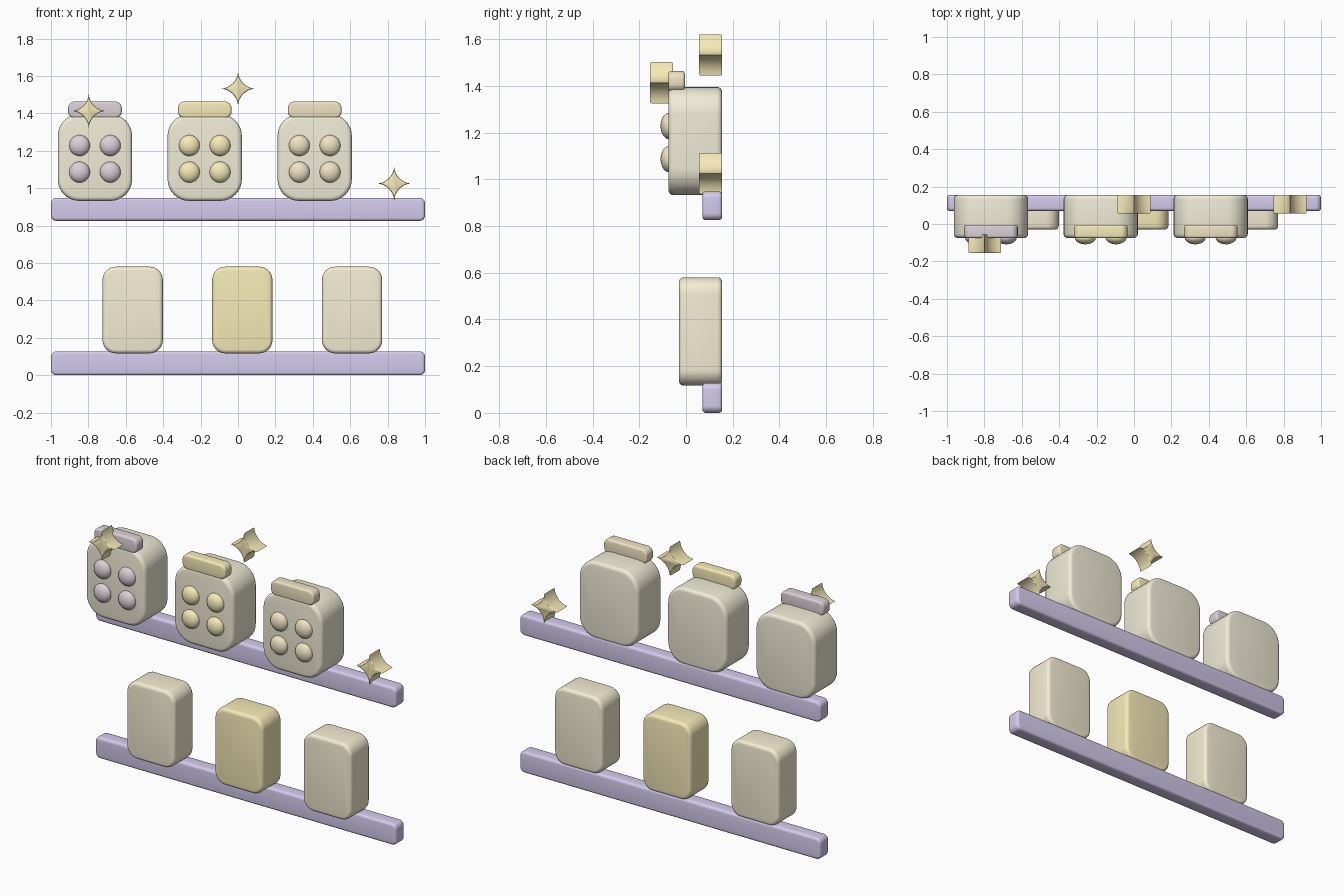
import bpy, bmesh, math
from math import sin, cos, pi

if "Cube" in bpy.data.objects:
    bpy.data.objects.remove(bpy.data.objects["Cube"])


def material(name, rgb):
    m = bpy.data.materials.new(name)
    m.diffuse_color = (*rgb, 1)
    m.use_nodes = True
    m.node_tree.nodes["Principled BSDF"].inputs["Base Color"].default_value = m.diffuse_color
    return m


LAVENDER = material("lavender", (0.66, 0.60, 0.85))
CREAM = material("cream", (0.88, 0.84, 0.68))
BUTTER = material("butter", (0.92, 0.85, 0.65))
GOLD = material("gold", (0.93, 0.83, 0.48))
MAUVE = material("mauve", (0.71, 0.64, 0.68))
TAN = material("tan", (0.87, 0.77, 0.55))


def finish(name, bm, mat, angle=35):
    bmesh.ops.recalc_face_normals(bm, faces=bm.faces)
    me = bpy.data.meshes.new(name)
    bm.to_mesh(me)
    bm.free()
    ob = bpy.data.objects.new(name, me)
    bpy.context.collection.objects.link(ob)
    me.materials.append(mat)
    bpy.ops.object.select_all(action='DESELECT')
    bpy.context.view_layer.objects.active = ob
    ob.select_set(True)
    bpy.ops.object.shade_smooth_by_angle(angle=math.radians(angle))
    return ob


def rounded_rect(w, h, r, n=8):
    pts = []
    for k, (sx, sz) in enumerate([(1, 1), (-1, 1), (-1, -1), (1, -1)]):
        for i in range(n + 1):
            a = pi / 2 * (k + i / n)
            pts.append((sx * (w / 2 - r) + r * cos(a), sz * (h / 2 - r) + r * sin(a)))
    return pts


def star_outline(r, n=8):
    # four tips joined by concave arcs
    pts = []
    for k in range(4):
        for i in range(n):
            t = pi / 2 * i / n
            x, z = r * (1 - sin(t)) ** 1.0, r * (1 - cos(t))
            c, s = cos(k * pi / 2), sin(k * pi / 2)
            x, z = x * 0.86 + 0.14 * r * (1 - i / n), z * 0.86 + 0.14 * r * i / n
            pts.append((c * x - s * z, s * x + c * z))
    return pts


def loft(name, outline, x, z, y0, y1, bevel, mat, steps=4):
    """Prism along y with rounded front and back rims; outline(d) is the profile inset by d."""
    levels = []
    for i in range(steps + 1):
        a = pi / 2 * i / steps
        levels.append((y0 + bevel * (1 - sin(a)), bevel * (1 - cos(a))))
    levels = levels[::-1] + [(y0 + y1 - y, d) for y, d in levels]
    bm = bmesh.new()
    rings = [[bm.verts.new((x + px, y, z + pz)) for px, pz in outline(d)] for y, d in levels]
    n = len(rings[0])
    for a, b in zip(rings, rings[1:]):
        for i in range(n):
            bm.faces.new((a[i], a[(i + 1) % n], b[(i + 1) % n], b[i]))
    bm.faces.new(rings[0])
    bm.faces.new(rings[-1][::-1])
    return finish(name, bm, mat)


def block(name, x, z0, z1, w, r, y0, y1, bevel, mat):
    h = z1 - z0
    return loft(name, lambda d: rounded_rect(w - 2 * d, h - 2 * d, r - d),
                x, (z0 + z1) / 2, y0, y1, bevel, mat)


# two shelves
block("lower_shelf", 0, 0.0, 0.128, 2.0, 0.03, 0.07, 0.155, 0.015, LAVENDER)
block("upper_shelf", 0, 0.825, 0.948, 2.0, 0.03, 0.07, 0.155, 0.015, LAVENDER)

# jars with lids and four sweets on each front
for jx, mat in ((-0.765, MAUVE), (-0.178, GOLD), (0.41, TAN)):
    block("jar", jx, 0.932, 1.395, 0.397, 0.115, -0.075, 0.155, 0.022, CREAM)
    block("jar_lid", jx, 1.375, 1.463, 0.287, 0.035, -0.075, -0.005, 0.012, mat)
    for sx in (-1, 1):
        for sz in (1.228, 1.086):
            bm = bmesh.new()
            bmesh.ops.create_uvsphere(bm, u_segments=24, v_segments=14, radius=0.056)
            for v in bm.verts:
                v.co = (v.co.x + jx + sx * 0.082, v.co.y * 0.64 - 0.073, v.co.z + sz)
            finish("sweet", bm, mat, 60)

# boxes on the lower shelf
for bx, mat in ((-0.563, BUTTER), (0.023, GOLD), (0.61, BUTTER)):
    block("box", bx, 0.117, 0.58, 0.322, 0.07, -0.03, 0.155, 0.02, mat)

# sparkles
for sx, sz, y0 in ((-0.798, 1.413, -0.155), (0, 1.532, 0.055), (0.835, 1.025, 0.055)):
    loft("sparkle", lambda d: star_outline(0.088 - d), sx, sz, y0, y0 + 0.1, 0.008, GOLD, 3)
